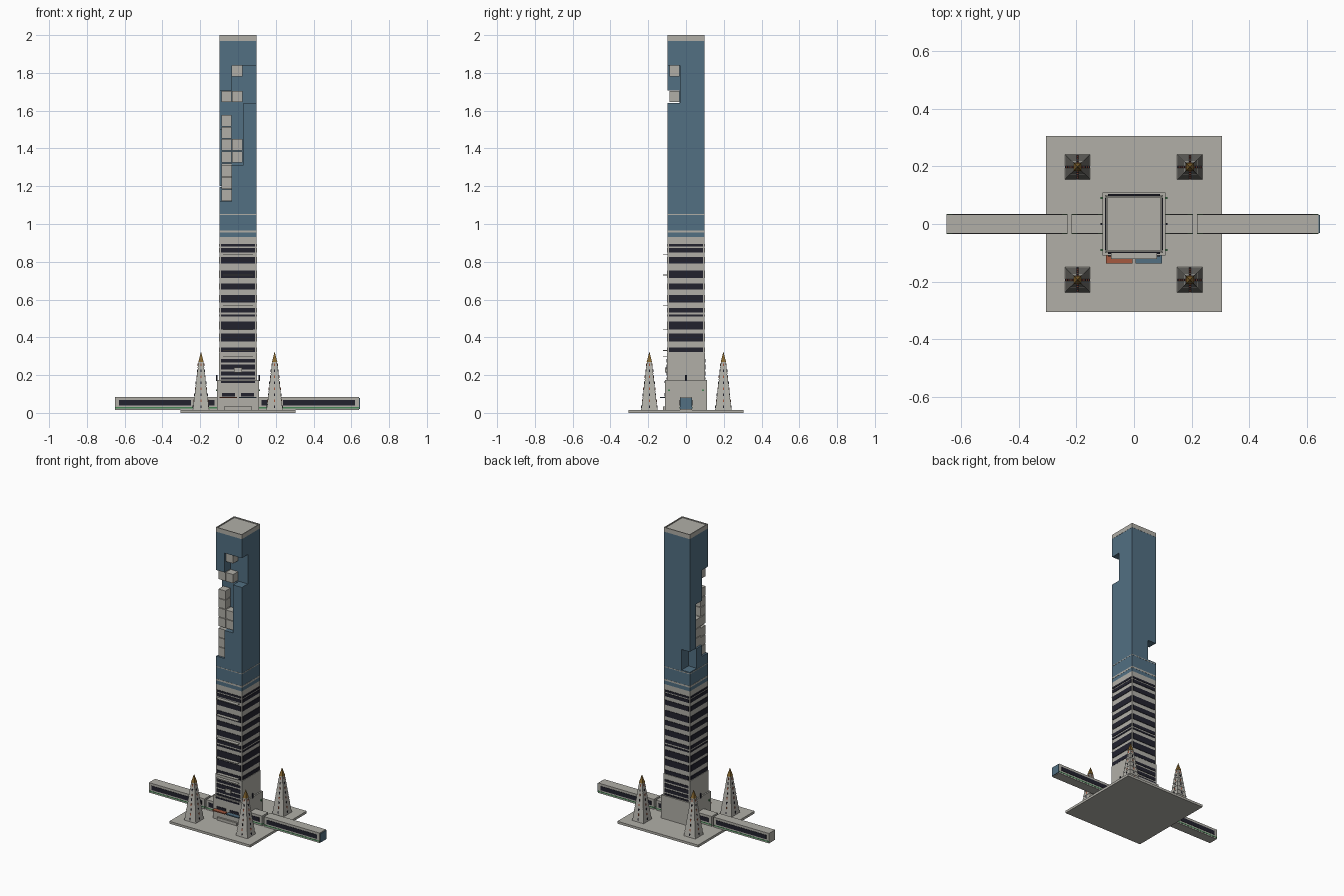
import bpy
import math

old = bpy.data.objects.get("Cube")
if old:
    bpy.data.objects.remove(old, do_unlink=True)


def material(name, rgb):
    m = bpy.data.materials.new(name)
    m.use_nodes = True
    color = (*rgb, 1)
    m.diffuse_color = color
    m.node_tree.nodes["Principled BSDF"].inputs["Base Color"].default_value = color
    return m


STONE = material("pale stone", (0.44, 0.43, 0.39))
BLUE = material("blue glass", (0.085, 0.16, 0.225))
DARK = material("dark glass", (0.016, 0.016, 0.027))
ORANGE = material("orange red", (0.38, 0.10, 0.05))
GOLD = material("dull gold", (0.25, 0.14, 0.03))
GREEN = material("green stripe", (0.06, 0.24, 0.09))


def box(name, x, y, z, mat):
    """Box from three (low, high) ranges."""
    bpy.ops.mesh.primitive_cube_add(size=1)
    ob = bpy.context.object
    ob.name = name
    ob.location = [(a + b) / 2 for a, b in (x, y, z)]
    ob.scale = [b - a for a, b in (x, y, z)]
    bpy.ops.object.transform_apply(location=True, rotation=False, scale=True)
    ob.data.materials.append(mat)
    return ob


def slab(name, half, z, mat):
    return box(name, (-half, half), (-half, half), z, mat)


def frustum(name, x, y, z, r_low, r_high, mat):
    """Square tapered block; radii are half widths."""
    k = math.sqrt(2)
    bpy.ops.mesh.primitive_cone_add(vertices=4, radius1=r_low * k, radius2=r_high * k,
                                    depth=z[1] - z[0], location=(x, y, sum(z) / 2),
                                    rotation=(0, 0, math.pi / 4))
    ob = bpy.context.object
    ob.name = name
    ob.data.materials.append(mat)
    return ob


# Ground plate, podium and lower tower
slab("ground_plate", 0.305, (0, 0.016), STONE)
slab("podium", 0.11, (0.016, 0.175), STONE)
slab("podium_upper", 0.101, (0.175, 0.32), STONE)
slab("lower_tower", 0.097, (0.32, 0.93), STONE)

# Window bands on the tower faces
W = 0.09
full_bands = [(0.88, 0.893), (0.85, 0.872), (0.792, 0.824), (0.713, 0.755),
              (0.654, 0.686), (0.585, 0.623), (0.532, 0.554), (0.511, 0.522),
              (0.442, 0.485), (0.379, 0.421), (0.322, 0.347)]
low_bands = [(0.268, 0.284), (0.23, 0.257), (0.198, 0.22), (0.177, 0.188)]
for band in full_bands:
    box("window_band_x", (-0.1, 0.1), (-W, W), band, DARK)
    box("window_band_y", (-W, W), (-0.1, 0.1), band, DARK)
for band in low_bands:
    box("low_window_band", (-W, W), (-0.104, 0.104), band, DARK)

# Thin balcony ledges on the front
for z in (0.84, 0.73, 0.57, 0.44, 0.33, 0.30):
    box("front_ledge", (-0.08, 0.08), (-0.122, -0.095), (z - 0.002, z + 0.002), STONE)

# Entrance front
box("entrance_sign", (-0.02, 0.02), (-0.112, -0.1), (0.215, 0.24), STONE)
box("shop_window_upper", (-W, W), (-0.113, -0.108), (0.158, 0.168), DARK)
for name, s, mat in (("orange_awning", -1, ORANGE), ("blue_awning", 1, BLUE)):
    xs = sorted((s * 0.005, s * 0.098))
    box(name, xs, (-0.137, -0.108), (0.078, 0.085), mat)
    box("shop_window", sorted((s * 0.015, s * 0.085)), (-0.113, -0.108),
        (0.088, 0.105), DARK)
box("entrance_step", (-0.075, 0.075), (-0.122, -0.108), (0.016, 0.035), STONE)
for sx in (-1, 1):
    for y in (-0.09, 0, 0.09):
        box("wall_lamp", sorted((sx * 0.109, sx * 0.116)), (y - 0.004, y + 0.004),
            (0.115, 0.125) if y else (0.17, 0.2), GREEN if y else DARK)

# Blue glass shaft, with a stepped notch winding round the corner
T = 0.097
shaft = slab("glass_shaft", T, (0.93, 1.97), BLUE)
N = 0.033
OUT = 0.15
notches = [((-N, OUT), (-OUT, -N), (1.64, 1.84)),
           ((-OUT, 0.03), (-OUT, -N - 0.0005), (1.312, 1.708)),
           ((-OUT, -N - 0.0005), (-OUT, -N - 0.001), (1.12, 1.35)),
           ((-OUT, -N - 0.001), (-0.05, N), (1.195, 1.5)),
           ((-OUT, -N - 0.0015), (N - 0.01, OUT), (1.06, 1.2))]
for x, y, z in notches:
    cutter = box("notch_cutter", x, y, z, BLUE)
    mod = shaft.modifiers.new("notch", "BOOLEAN")
    mod.operation = "DIFFERENCE"
    mod.solver = "EXACT"
    mod.object = cutter
    bpy.context.view_layer.objects.active = shaft
    bpy.ops.object.modifier_apply(modifier=mod.name)
    bpy.data.objects.remove(cutter, do_unlink=True)

# Trim lines and roof
slab("trim_wide", T + 0.001, (0.955, 0.966), STONE)
slab("trim_thin", T + 0.001, (1.047, 1.052), STONE)
slab("roof_cap", T + 0.001, (1.97, 1.994), STONE)
for s in (-1, 1):
    box("roof_rim_x", sorted((s * 0.092, s * 0.098)), (-0.098, 0.098), (1.99, 2.0), STONE)
    box("roof_rim_y", (-0.098, 0.098), sorted((s * 0.092, s * 0.098)), (1.99, 2.0), STONE)

# Stone rooms set in the notch: column, row and lower height
LEFT, MID = (-0.087, -0.034), (-0.031, 0.024)
rooms = [(MID, LEFT, 1.78), (MID, LEFT, 1.645), (LEFT, LEFT, 1.645)]
rooms += [(LEFT, LEFT, 1.325 + 0.064 * i) for i in range(4)]
rooms += [(MID, LEFT, 1.325 + 0.064 * i) for i in range(2)]
rooms += [(LEFT, LEFT, 1.122 + 0.064 * i) for i in range(3)]
rooms += [(LEFT, MID, 1.197 + 0.064 * i) for i in range(3)]
for x, y, z in rooms:
    box("notch_room", x, y, (z, z + 0.06), STONE)

# Elevated train running through the podium
H = 0.033
cars = [(-0.65, -0.23), (-0.217, -0.105), (0.105, 0.205), (0.219, 0.64)]
for x0, x1 in cars:
    box("train_car", (x0, x1), (-H, H), (0.016, 0.084), STONE)
    box("train_windows", (x0 + 0.02, x1 - 0.02), (-H - 0.002, H + 0.002),
        (0.04, 0.068), DARK)
    box("train_stripe", (x0, x1), (-H - 0.001, H + 0.001), (0.024, 0.031), GREEN)
box("train_nose", (0.638, 0.646), (-H + 0.001, H - 0.001), (0.02, 0.08), BLUE)

# Four tiered spires
Z0, Z1, R0, R1, TIERS = 0.016, 0.27, 0.043, 0.013, 8


def half_width(z):
    return R0 + (R1 - R0) * (z - Z0) / (Z1 - Z0)


for cx in (-0.196, 0.194):
    for cy in (-0.194, 0.198):
        step = (Z1 - Z0) / TIERS
        for i in range(TIERS):
            z = Z0 + i * step
            frustum("spire_tier", cx, cy, (z, z + step),
                    half_width(z) + 0.001, half_width(z + step) - 0.001, STONE)
            # Small coloured panels up the middle of every face
            zm, r = z + step * 0.5, half_width(z + step * 0.5) + 0.0025
            panel = ORANGE if i % 2 else DARK
            zs = (zm - 0.007, zm + 0.007)
            box("spire_panel_x", (cx - r, cx + r), (cy - 0.003, cy + 0.003), zs, panel)
            box("spire_panel_y", (cx - 0.003, cx + 0.003), (cy - r, cy + r), zs, panel)
        frustum("spire_tip", cx, cy, (Z1, 0.325), 0.014, 0.0, GOLD)
